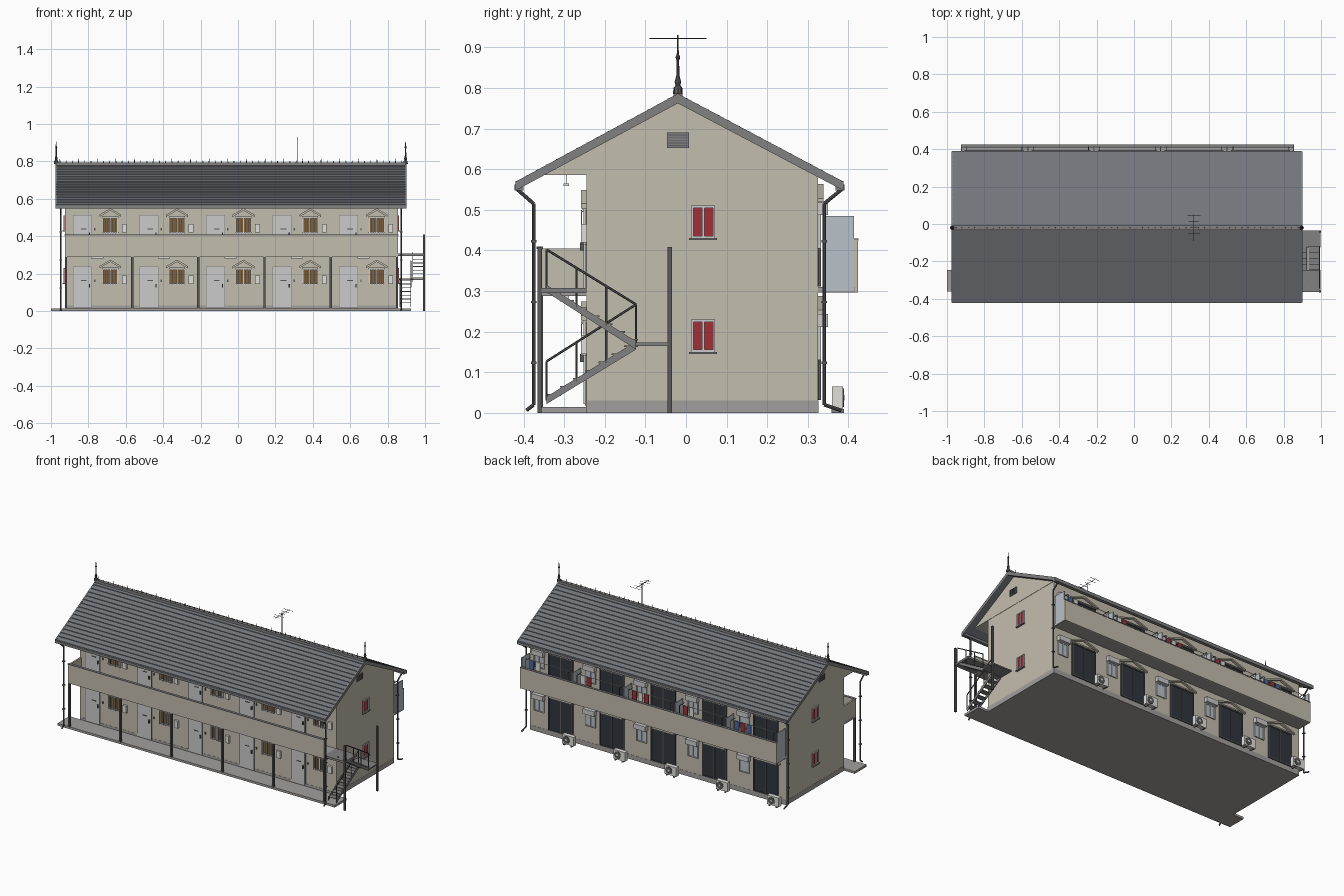
import bpy, bmesh, math
from mathutils import Vector, Matrix

if "Cube" in bpy.data.objects:
    bpy.data.objects.remove(bpy.data.objects["Cube"])

COL = dict(wall=(.55, .51, .43), base=(.36, .35, .34), roof=(.17, .18, .20), trim=(.22, .22, .22),
           metal=(.10, .10, .105), dark=(.03, .035, .045), brown=(.20, .12, .05), pale=(.62, .64, .65),
           glass=(.48, .54, .58), red=(.35, .03, .04), blue=(.07, .14, .35), white=(.75, .74, .70))
parts = {}


def bm_for(name, col):
    return parts.setdefault(name, (bmesh.new(), col))[0]


def box(name, col, x0, x1, y0, y1, z0, z1):
    m = Matrix.Translation(((x0 + x1) / 2, (y0 + y1) / 2, (z0 + z1) / 2)) @ \
        Matrix.Diagonal((abs(x1 - x0), abs(y1 - y0), abs(z1 - z0), 1))
    bmesh.ops.create_cube(bm_for(name, col), size=1, matrix=m)


def rod(name, col, r, *pts, sides=8, r2=None):
    for a, b in zip(pts, pts[1:]):
        a, b = Vector(a), Vector(b)
        m = Matrix.Translation((a + b) / 2) @ (b - a).to_track_quat('Z', 'Y').to_matrix().to_4x4()
        bmesh.ops.create_cone(bm_for(name, col), cap_ends=True, segments=sides, radius1=r,
                              radius2=r if r2 is None else r2, depth=(b - a).length, matrix=m)


def prism(name, col, pts, vec):
    bm = bm_for(name, col)
    lo = [bm.verts.new(p) for p in pts]
    hi = [bm.verts.new(Vector(p) + Vector(vec)) for p in pts]
    bm.faces.new(lo)
    bm.faces.new(hi[::-1])
    n = len(lo)
    for i in range(n):
        bm.faces.new((lo[i], lo[(i + 1) % n], hi[(i + 1) % n], hi[i]))


FRONT, BACK, LEFT, RIGHT = ('y', -.245, -1), ('y', .325, 1), ('x', -.925, -1), ('x', .855, 1)
X0, X1, PITCH, UP = -.925, .855, .356, .275


def wbox(name, col, wall, u0, u1, d0, d1, z0, z1):
    # box given along a wall (u), out from it (d) and up (z)
    axis, p, s = wall
    a, b = sorted((p + s * d0, p + s * d1))
    if axis == 'y':
        box(name, col, u0, u1, a, b, z0, z1)
    else:
        box(name, col, a, b, u0, u1, z0, z1)


def window(name, col, wall, u0, u1, z0, z1, frame='pale', t=.006):
    wbox(name + '_pane', col, wall, u0, u1, -.002, .003, z0, z1)
    for a, b in ((u0, u0 + t), (u1 - t, u1), ((u0 + u1 - t) / 2, (u0 + u1 + t) / 2)):
        wbox(name + '_frame', frame, wall, a, b, 0, .007, z0, z1)
    for a, b in ((z0, z0 + t), (z1 - t, z1)):
        wbox(name + '_frame', frame, wall, u0, u1, 0, .007, a, b)


def pediment(name, wall, u, half, z, h, t=.012):
    y, s = wall[1], wall[2]
    pts = [(u - half, y, z), (u, y, z + h - t), (u + half, y, z), (u + half, y, z + t),
           (u, y, z + h), (u - half, y, z + t)]
    prism(name, 'wall', pts, (0, s * .014, 0))
    wbox(name, 'wall', wall, u - half * .75, u + half * .75, 0, .01, z - .004, z + .004)


# main body, foundation, gable attic
box('foundation', 'base', X0 - .001, X1 + .001, -.246, .326, 0, .03)
box('main_walls', 'wall', X0, X1, -.245, .325, .03, .586)
prism('gable_attic', 'wall', [(X0 - .002, -.375, .586), (X0 - .002, .345, .586), (X0 - .002, -.02, .768)],
      (X1 - X0 + .004, 0, 0))
box('walkway_slab', 'base', -1, .925, -.362, -.245, 0, .014)

# roof slopes with stepped tile courses
RX0, RX1, RIDGE, N = -.972, .896, Vector((-.02, .785)), 16
for side, ye in (('front', -.42), ('back', .388)):
    eave = Vector((ye, .568))
    top = []
    for i in range(N):
        a, b = RIDGE.lerp(eave, i / N), RIDGE.lerp(eave, (i + 1) / N)
        top += [(RX0, a.x, a.y - .002), (RX0, b.x, b.y + .002)]
    prof = top + [(RX0, eave.x, eave.y - .016), (RX0, RIDGE.x, RIDGE.y - .018)]
    prism('roof_' + side, 'roof', prof, (RX1 - RX0, 0, 0))
    for x in (RX0 - .004, RX1 - .004):
        prism('bargeboards', 'trim', [(x, RIDGE.x, .786), (x, ye, .569), (x, ye, .547), (x, RIDGE.x, .762)],
              (.008, 0, 0))
    # gutters and downpipes
    s = -1 if ye < 0 else 1
    box('gutters', 'trim', RX0, RX1, ye - s * .02, ye + s * .002, .548, .562)
    px = -.375 if s < 0 else .34
    foot = -.393 if s < 0 else .383
    for x in (-.948, .872):
        rod('downpipes', 'metal', .0045, (x, ye - s * .005, .565), (x, ye - s * .005, .55), (x, px, .515),
            (x, px, .02), (x, foot, .006))
        for z in (.12, .27, .42):
            box('pipe_clips', 'metal', x - .007, x + .007, px - .007, px + .007, z, z + .006)

# ridge cap, cresting spikes, end finials
box('ridge_cap', 'trim', RX0, RX1, -.031, -.009, .772, .794)
n = 56
for i in range(n):
    x = RX0 + .02 + i * (RX1 - RX0 - .04) / (n - 1)
    rod('ridge_spikes', 'metal', .003, (x, -.02, .792), (x, -.02, .816 if i % 3 == 0 else .805), sides=5, r2=.0008)
rings = [(.012, .785), (.011, .80), (.006, .806), (.008, .815), (.004, .83), (.003, .868), (.006, .875),
         (.003, .882), (.001, .907)]
for x in (RX0, RX1):
    for (ra, za), (rb, zb) in zip(rings, rings[1:]):
        rod('ridge_finials', 'metal', ra, (x, -.02, za), (x, -.02, zb), r2=rb)

# roof antenna
rod('antenna', 'metal', .002, (.32, -.02, .785), (.32, -.02, .93), sides=6)
rod('antenna', 'metal', .0015, (.32, -.09, .922), (.32, .05, .922), sides=6)
for y, w in ((-.075, .02), (-.05, .032), (-.02, .02), (.015, .028), (.045, .035)):
    rod('antenna', 'metal', .0012, (.32 - w, y, .922), (.32 + w, y, .922), sides=6)

# gable windows and vents
for wall in (LEFT, RIGHT):
    for z in (.15, .15 + UP + .005):
        window('gable_window', 'glass' if wall is RIGHT else 'red', wall, .012, .072, z, z + .08)
        wbox('gable_sill', 'trim', wall, .008, .076, 0, .012, z - .005, z)
    wbox('gable_vent', 'trim', wall, -.047, .008, 0, .008, .652, .69)
    for k in range(5):
        wbox('gable_vent_slats', 'metal', wall, -.043, .004, .006, .011, .657 + k * .0065, .659 + k * .0065)

# upper front corridor
box('corridor_floor', 'base', X0, X1, -.36, -.245, .288, .306)
box('corridor_parapet', 'wall', X0, X1, -.366, -.354, .288, .405)
box('corridor_parapet', 'wall', X0, X0 + .01, -.355, -.245, .288, .405)
box('parapet_coping', 'trim', X0 - .002, X1 + .002, -.368, -.352, .404, .409)
for i in range(6):
    x = X0 + .005 + i * (X1 - X0 - .01) / 5
    box('corridor_posts', 'metal', x - .006, x + .006, -.364, -.352, .012, .29)

# rear balcony
box('balcony_floor', 'base', X0, X1, .325, .416, .296, .31)
box('balcony_parapet', 'wall', X0, X1, .413, .423, .296, .425)
box('balcony_coping', 'trim', X0, X1, .410, .425, .424, .429)
for i in range(6):
    x = X0 + .003 + i * (X1 - X0 - .006) / 5
    box('balcony_partitions', 'glass', x - .003, x + .003, .336, .414, .30, .485)

# the five flats on two floors
laundry = {0: ('blue', 'red', 'blue'), 1: ('red', 'white'), 2: ('red', 'white', 'red'), 3: ('white', 'red'),
           4: ('blue', 'white')}
for i in range(5):
    x0 = X0 + PITCH * i
    x1 = x0 + PITCH
    for f in range(2):
        dz = UP * f
        # entrance door
        wbox('entrance_frames', 'trim', FRONT, x0 + .042, x0 + .143, 0, .004, .018 + dz + .012 * f, .238 + dz)
        wbox('entrance_doors', 'pale', FRONT, x0 + .045, x0 + .14, 0, .007, .022 + dz + .01 * f, .235 + dz)
        wbox('door_slots', 'metal', FRONT, x0 + .085, x0 + .115, .006, .009, .16 + dz, .165 + dz)
        wbox('door_handles', 'metal', FRONT, x0 + .128, x0 + .134, .006, .016, .125 + dz, .145 + dz)
        wbox('door_bells', 'metal', FRONT, x0 + .155, x0 + .162, 0, .006, .155 + dz, .168 + dz)
        # kitchen window, grille, pediment, meter box
        brown = (i != 2) if f == 0 else (i == 2)
        z0, z1 = .14 + dz, .225 + dz
        window('kitchen_window', 'brown' if brown else 'glass', FRONT, x0 + .2, x0 + .285, z0, z1)
        for k in range(7):
            u = x0 + .204 + k * .0128
            wbox('window_grilles', 'pale', FRONT, u - .0012, u + .0012, .011, .0135, z0, z1)
        for z in (z0 + .003, z1 - .006):
            wbox('window_grilles', 'pale', FRONT, x0 + .2, x0 + .285, .007, .012, z, z + .003)
        pediment('window_pediments', FRONT, x0 + .2425, .058, .228 + dz, .046)
        wbox('meter_boxes', 'white', FRONT, x0 + .305, x0 + .33, 0, .014, .145 + dz, .19 + dz)
        # corridor ceiling light
        zl = (.281, .558)[f]
        box('corridor_lights', 'white', x0 + .14, x0 + .205, -.302, -.288, zl, zl + .007)
        if f:
            rod('light_hangers', 'metal', .001, (x0 + .172, -.295, zl), (x0 + .172, -.295, .587), sides=5)
        # rear sliding door and small window
        brown = (i % 2 == 1) if f == 0 else (i == 0)
        window('sliding_door', 'brown' if brown else 'dark', BACK, x1 - .3, x1 - .13, .032 + dz + .004 * f,
               .24 + dz, 'metal')
        pediment('door_pediments', BACK, x1 - .215, .1, .244 + dz, .044, .009)
        red = i % 2 == 1
        window('rear_window', 'red' if red else 'glass', BACK, x1 - .1, x1 - .03, .13 + dz, .212 + dz)
        wbox('rear_window_hoods', 'pale', BACK, x1 - .105, x1 - .025, 0, .025, .212 + dz, .243 + dz)
    # laundry pole with washing
    rod('laundry_poles', 'pale', .002, (x0 + .02, .393, .476), (x1 - .02, .393, .476), sides=6)
    for x in (x0 + .03, x1 - .03):
        rod('pole_brackets', 'metal', .002, (x, .365, .476), (x, .412, .476), (x, .412, .42), sides=6)
    for k, c in enumerate(laundry[i]):
        u = x1 - .075 - k * .042
        box('laundry_' + c, c, u, u + .03, .390, .396, .40 + .012 * (k % 2), .474)
    # air conditioner outdoor unit
    ax = x1 - .305
    box('ac_units', 'white', ax - .04, ax + .04, .36, .387, .008, .065)
    for x in (ax - .028, ax + .022):
        box('ac_feet', 'trim', x, x + .008, .358, .389, 0, .009)
    rod('ac_fans', 'metal', .023, (ax + .011, .386, .037), (ax + .011, .389, .037), sides=20)
    rod('ac_hubs', 'white', .007, (ax + .011, .388, .037), (ax + .011, .390, .037), sides=12)

# outside staircase: lower flight inside, upper flight outside
box('stair_landing', 'trim', .86, .998, -.125, -.035, .165, .173)
box('stair_platform', 'trim', .853, .998, -.364, -.245, .295, .308)
YA, YB = -.343, -.123
for xa, xb, zs, ze in ((.864, .926, .03, .17), (.932, .994, .305, .17)):
    for x in (xa, xb - .004):
        prism('stair_stringers', 'trim', [(x, YA, zs + .01), (x, YB, ze + .006), (x, YB, ze - .014), (x, YA, zs - .008)],
              (.004, 0, 0))
    for k in range(7):
        t = (k + .6) / 7
        y, z = YA + (YB - YA) * t, zs + (ze - zs) * t
        box('stair_treads', 'trim', xa, xb, y - .017, y + .017, z, z + .004)
    x = xb - .002
    rod('handrails', 'metal', .003, (x, YA, zs + .097), (x, YB, ze + .097), sides=6)
    for k in range(4):
        t = k / 3
        y, z = YA + (YB - YA) * t, zs + (ze - zs) * t
        rod('balusters', 'metal', .0025, (x, y, z), (x, y, z + .097), sides=6)
for y in (-.361, -.04):
    box('stair_posts', 'metal', .988, 1.0, y - .005, y + .005, 0, .408)

# turn every collected part into an object
mats = {}
for name, (bm, col) in parts.items():
    bmesh.ops.recalc_face_normals(bm, faces=bm.faces)
    me = bpy.data.meshes.new(name)
    bm.to_mesh(me)
    bm.free()
    if col not in mats:
        mats[col] = bpy.data.materials.new(col)
        mats[col].diffuse_color = (*COL[col], 1)
    me.materials.append(mats[col])
    bpy.context.collection.objects.link(bpy.data.objects.new(name, me))

for m in bpy.data.materials:
    if m.users and not m.is_grease_pencil:
        m.use_nodes = True
        m.node_tree.nodes["Principled BSDF"].inputs["Base Color"].default_value = m.diffuse_color
